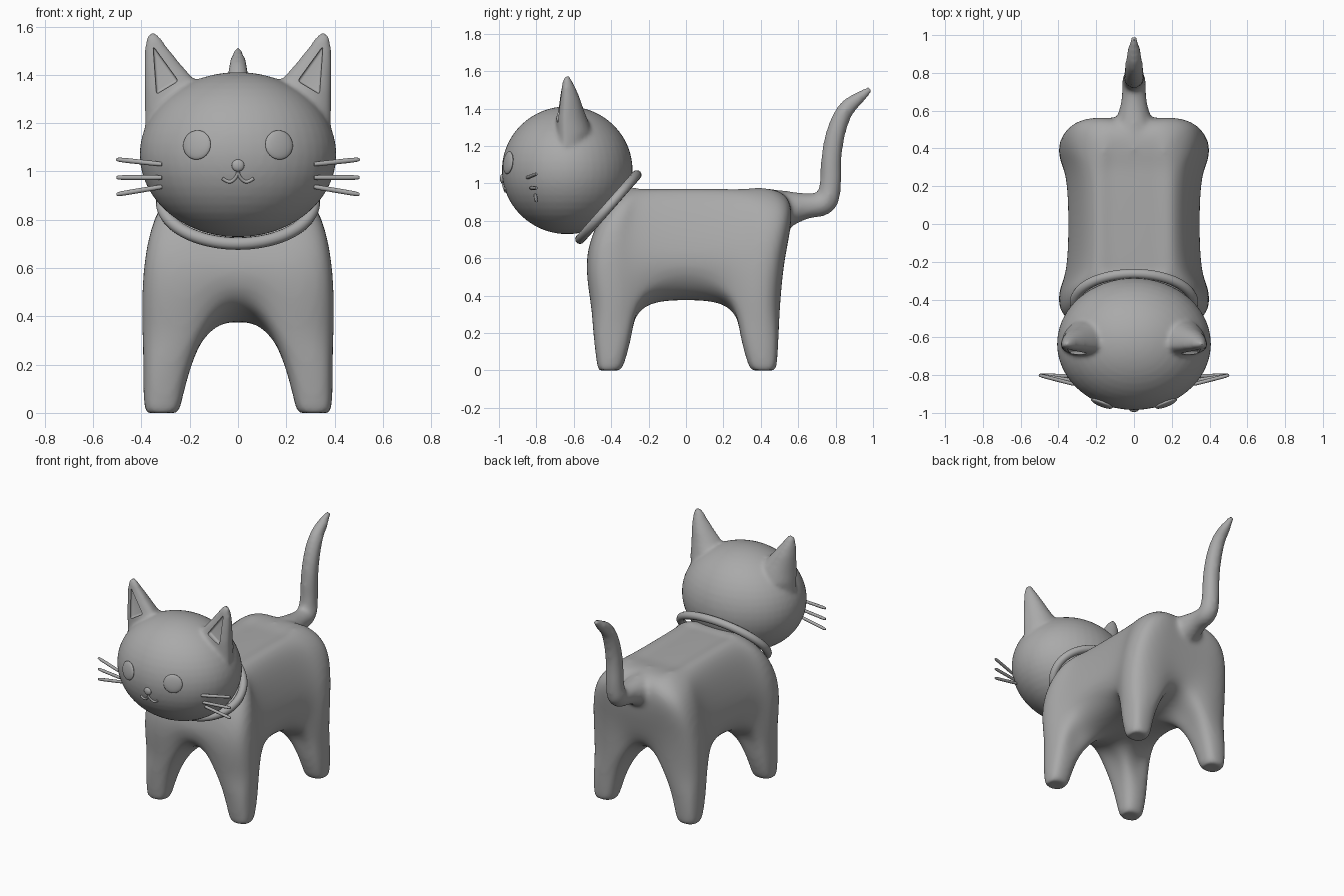
import bpy, bmesh, math
from mathutils import Matrix, Vector

if "Cube" in bpy.data.objects:
    bpy.data.objects.remove(bpy.data.objects["Cube"])

GREY = (0.4, 0.4, 0.4, 1)
clay = bpy.data.materials.new("clay grey")
clay.use_nodes = True
clay.diffuse_color = GREY
clay.node_tree.nodes["Principled BSDF"].inputs["Base Color"].default_value = GREY


def add(name, data):
    ob = bpy.data.objects.new(name, data)
    bpy.context.collection.objects.link(ob)
    return ob


def from_bmesh(name, bm):
    bmesh.ops.recalc_face_normals(bm, faces=bm.faces)
    me = bpy.data.meshes.new(name)
    bm.to_mesh(me)
    bm.free()
    return add(name, me)


def evaluated(ob):
    bpy.context.view_layer.update()
    return ob.evaluated_get(bpy.context.evaluated_depsgraph_get())


def baked(ob):
    """Replace an object by a plain mesh with its modifiers applied."""
    me = bpy.data.meshes.new_from_object(evaluated(ob))
    name = ob.name
    bpy.data.objects.remove(ob)
    return add(name, me)


def finish(ob, angle=40):
    ob.data.materials.clear()
    ob.data.materials.append(clay)
    bpy.ops.object.select_all(action='DESELECT')
    ob.select_set(True)
    bpy.context.view_layer.objects.active = ob
    bpy.ops.object.shade_smooth_by_angle(angle=math.radians(angle))


def tube(name, pts, radii, cyclic=False):
    cu = bpy.data.curves.new(name, 'CURVE')
    cu.dimensions = '3D'
    cu.bevel_depth, cu.bevel_resolution, cu.use_fill_caps = 1, 4, True
    sp = cu.splines.new('NURBS')
    sp.points.add(len(pts) - 1)
    for p, co, r in zip(sp.points, pts, radii):
        p.co, p.radius = (*co, 1), r
    sp.order_u, sp.resolution_u = 3, 6
    sp.use_endpoint_u, sp.use_cyclic_u = not cyclic, cyclic
    return baked(add(name, cu))


def ball(name, centre, size, normal=(0, 1, 0)):
    turn = Vector(normal).to_track_quat('Y', 'Z')
    bm = bmesh.new()
    bmesh.ops.create_uvsphere(bm, u_segments=48, v_segments=24, radius=1,
                              matrix=Matrix.LocRotScale(Vector(centre), turn, Vector(size)))
    return from_bmesh(name, bm)


def melt(parts, voxel, steps):
    """Join parts into one skin and soften the seams."""
    bpy.ops.object.select_all(action='DESELECT')
    for p in parts:
        p.select_set(True)
    bpy.context.view_layer.objects.active = parts[0]
    bpy.ops.object.join()
    m = parts[0].modifiers.new("skin", 'REMESH')
    m.mode, m.voxel_size = 'VOXEL', voxel
    s = parts[0].modifiers.new("soften", 'SMOOTH')
    s.factor, s.iterations = 0.5, steps
    return baked(parts[0])


# Body and legs: a block cage with four legs, fitted so its smooth surface meets the targets
# each level: z, outer x, inner x, front y, back y, inner y
LEVELS = [(0.0, .37, .26, .46, .465, .36), (.03, .388, .238, .475, .485, .335),
          (.2, .392, .19, .495, .495, .285), (.36, .392, .09, .51, .505, .19),
          (.62, .383, .1, .525, .53, .2), (.86, .315, .09, .43, .56, .2),
          (.965, .2, .07, .33, .47, .17)]


def target(i, j, k):
    z, xo, xi, yf, yb, yi = LEVELS[k]
    a, b = min(i, 5 - i), min(j, 5 - j)
    yo = yf if j < 3 else yb
    x = xo + (xi - xo) * a / 2
    y = yo + (yi - yo) * b / 2
    if k < 3 and a != 1 and b != 1:
        cx, cy = (xo + xi) / 2, (yo + yi) / 2
        x, y = cx + (x - cx) * .78, cy + (y - cy) * .78
    if k > 2 and a == 0 and b == 0:
        x, y = x * .95, y * .92
    if 2 < k < 6 and a == 0 and b == 2:
        x -= .03
    if k == 3:
        if b == 2:
            z += (.09, .015, 0)[a]
            x -= (.03, 0, 0)[a]
        elif a == 2:
            z += (.07, .015)[b]
            y -= (.03, 0)[b]
    return Vector((x if i > 2 else -x, y if j > 2 else -y, z))


cells = {(i, j, k) for i in range(5) for j in range(5) for k in range(6)
         if k > 2 or (i != 2 and j != 2)}
bm = bmesh.new()
verts = {}
goal = []


def corner(key):
    if key not in verts:
        goal.append(target(*key))
        verts[key] = bm.verts.new(goal[-1])
    return verts[key]


for c in sorted(cells):
    for axis in range(3):
        for side in (0, 1):
            nb = list(c)
            nb[axis] += 2 * side - 1
            if tuple(nb) in cells:
                continue
            quad = []
            for u, v in ((0, 0), (1, 0), (1, 1), (0, 1)):
                p = list(c)
                p[axis] += side
                p[(axis + 1) % 3] += u
                p[(axis + 2) % 3] += v
                quad.append(corner(tuple(p)))
            bm.faces.new(quad)
body = from_bmesh("body", bm)
sub = body.modifiers.new("smooth", 'SUBSURF')
sub.levels = 3
for step in range(5):
    now = [v.co.copy() for v in evaluated(body).data.vertices[:len(goal)]]
    for v, g, n in zip(body.data.vertices, goal, now):
        v.co += (g - n) * .8
    body.data.update()
body = baked(body)

# Tail, flaring into the rump
TAIL = [(.42, .84, .14), (.54, .865, .1), (.65, .88, .066), (.755, .885, .064),
        (.775, 1.0, .058), (.775, 1.14, .056), (.8, 1.28, .053), (.85, 1.4, .047),
        (.93, 1.46, .036), (.99, 1.51, .016)]
tail = tube("tail", [(0, y, z) for y, z, r in TAIL], [r for y, z, r in TAIL])
body = melt([body, tail], .015, 10)
finish(body, 60)

# Head with two ears
HEAD, SIZE = Vector((0, -.635, 1.07)), Vector((.408, .35, .342))
# ear rings: z, inner x, outer x, front y, back y
EAR = [(1.17, .12, .385, -.69, -.53), (1.27, .1, .386, -.7, -.5), (1.34, .14, .386, -.695, -.525),
       (1.39, .19, .387, -.685, -.545), (1.45, .242, .388, -.675, -.565),
       (1.51, .29, .386, -.665, -.59), (1.55, .318, .381, -.658, -.61),
       (1.575, .338, .368, -.645, -.625)]


def ear(name, side):
    bm = bmesh.new()
    rings = []
    for z, xi, xo, yf, yb in EAR:
        ring = []
        for n in range(24):
            t = math.tau * n / 24
            yc = yf + (yb - yf) * .28
            depth = (yb - yc) if math.sin(t) > 0 else (yc - yf)
            x = (xi + xo) / 2 + (xo - xi) / 2 * math.cos(t)
            ring.append(bm.verts.new((side * x, yc + depth * math.sin(t), z)))
        rings.append(ring)
    for low, high in zip(rings, rings[1:]):
        for n in range(24):
            m = (n + 1) % 24
            bm.faces.new((low[n], low[m], high[m], high[n]))
    bm.faces.new(rings[0])
    bm.faces.new(rings[-1])
    return from_bmesh(name, bm)


head = ball("head", HEAD, SIZE)
head = melt([head, ear("ear_left", 1), ear("ear_right", -1)], .012, 7)

# Hollow inside each ear
for side in (1, -1):
    bm = bmesh.new()
    outline = [(.352, 1.52, -.645), (.247, 1.375, -.662), (.338, 1.32, -.672)]
    front = [bm.verts.new((side * x, -.8, z)) for x, z, y in outline]
    back = [bm.verts.new((side * x, y, z)) for x, z, y in outline]
    bm.faces.new(front)
    bm.faces.new(back)
    for n in range(3):
        m = (n + 1) % 3
        bm.faces.new((front[n], front[m], back[m], back[n]))
    bmesh.ops.recalc_face_normals(bm, faces=bm.faces)
    bmesh.ops.bevel(bm, geom=bm.edges[:], offset=.012, segments=4, profile=.5, affect='EDGES')
    cutter = from_bmesh("ear_cutter", bm)
    cutter.hide_render = True
    cut = head.modifiers.new("hollow", 'BOOLEAN')
    cut.operation, cut.object, cut.solver = 'DIFFERENCE', cutter, 'EXACT'
    head = baked(head)
    bpy.data.objects.remove(cutter)
finish(head)


def on_face(x, z, lift=0):
    d = 1 - (x / SIZE.x) ** 2 - ((z - HEAD.z) / SIZE.z) ** 2
    return Vector((x, HEAD.y - SIZE.y * math.sqrt(max(d, 0)) - lift, z))


# Eyes, whiskers and mouth, mirrored
for side, word in ((1, "left"), (-1, "right")):
    p = on_face(side * .17, 1.11)
    q = p - HEAD
    normal = [-q[n] / SIZE[n] ** 2 for n in range(3)]
    finish(ball("eye_" + word, p, (.061, .016, .061), normal))
    for n, (z0, z1) in enumerate(((1.03, 1.05), (.975, .975), (.937, .905))):
        start = on_face(side * .315, z0, -.005)
        tip = Vector((side * .503, -.8, z1))
        pts = [start.lerp(tip, t) for t in (0, .04, .5, .96, 1)]
        finish(tube(f"whisker_{word}_{n + 1}", pts, (.008, .01, .01, .01, .006)))
    smile = [(0, 1.0), (.002, .982), (.028, .955), (.05, .96), (.065, .972)]
    finish(tube("mouth_" + word, [on_face(side * x, z, .001) for x, z in smile], [.007] * 5))
finish(ball("nose", on_face(0, 1.025), (.026, .013, .025)))

# Collar, tilted around the neck
loop = [math.tau * n / 40 for n in range(40)]
finish(tube("collar", [(.315 * math.cos(t), -.415 + .152 * math.sin(t), .873 + .172 * math.sin(t))
                       for t in loop], [.026] * 40, cyclic=True))
